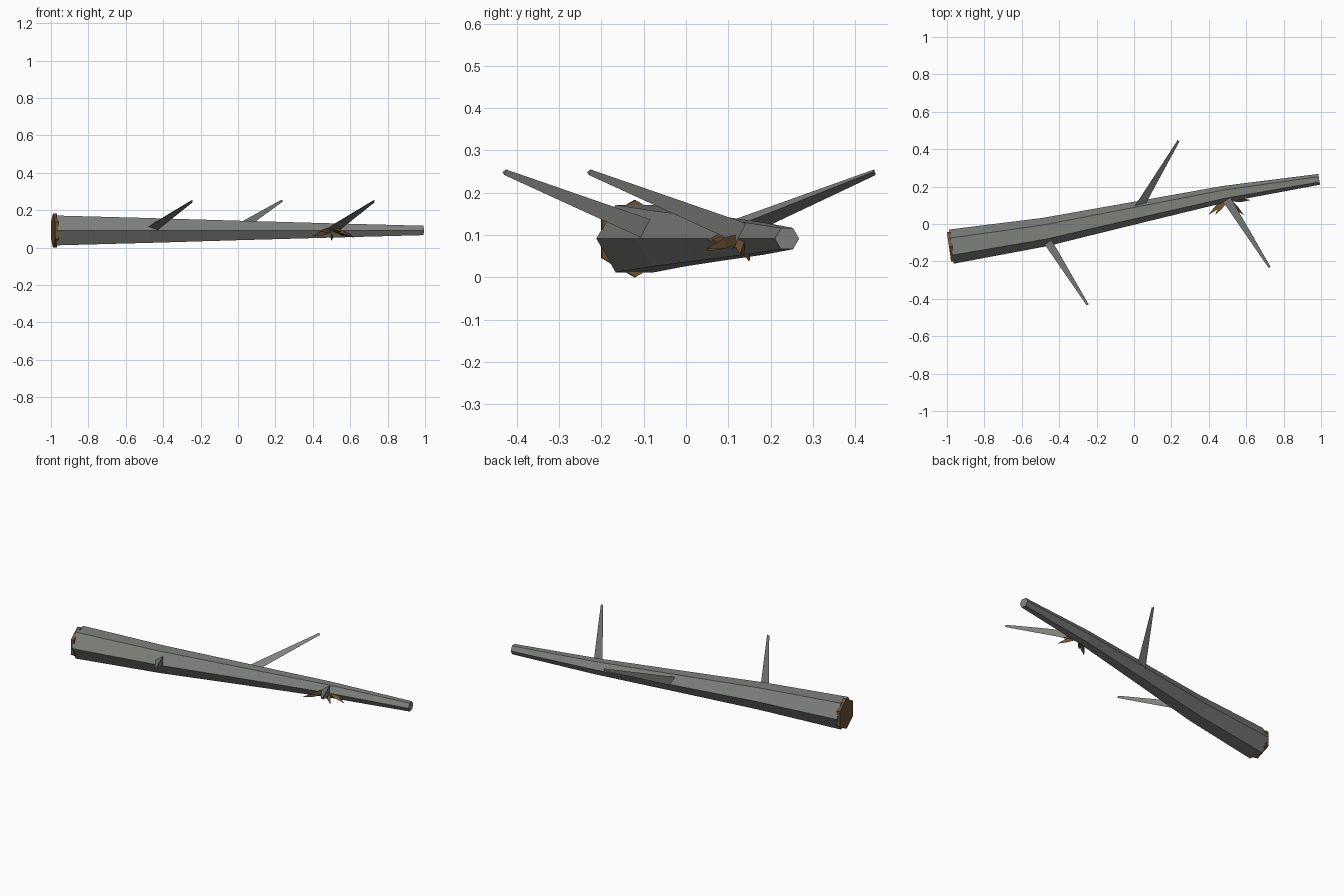
import bpy, bmesh, math
from mathutils import Vector

if "Cube" in bpy.data.objects:
    bpy.data.objects.remove(bpy.data.objects["Cube"])

def material(name, col):
    m = bpy.data.materials.new(name)
    m.diffuse_color = (*col, 1)
    m.use_nodes = True
    m.node_tree.nodes["Principled BSDF"].inputs["Base Color"].default_value = m.diffuse_color
    return m

BARK = material("grey_bark", (0.21, 0.22, 0.205))
BROWN = material("brown_wood", (0.15, 0.085, 0.035))

def tube(name, rings, sides, mat, turn=0.0):
    """Loft of polygon rings: (centre, axis, radius). Vertex 0 points sideways (axis x up)."""
    bm = bmesh.new()
    loops = []
    for c, d, r in rings:
        d = Vector(d).normalized()
        side = d.cross(Vector((0, 0, 1))).normalized()
        up = side.cross(d)
        loops.append([bm.verts.new(Vector(c) + r * (math.cos(a) * side + math.sin(a) * up))
                      for a in (turn + 2 * math.pi * k / sides for k in range(sides))])
    for p, q in zip(loops, loops[1:]):
        for k in range(sides):
            j = (k + 1) % sides
            bm.faces.new((p[k], p[j], q[j], q[k]))
    bm.faces.new(loops[0])
    bm.faces.new(loops[-1])
    bmesh.ops.recalc_face_normals(bm, faces=bm.faces)
    me = bpy.data.meshes.new(name)
    bm.to_mesh(me)
    bm.free()
    me.materials.append(mat)
    ob = bpy.data.objects.new(name, me)
    bpy.context.collection.objects.link(ob)
    return ob

Z = 0.0915
# Trunk: bent, tapering six-sided log
tube("trunk", [((-0.977, -0.121, Z), (1, 0.14, 0), 0.092),
               ((-0.478, -0.043, Z), (1, 0.19, 0), 0.0765),
               ((0.0, 0.058, Z), (1, 0.21, 0), 0.060),
               ((0.485, 0.16, Z), (1, 0.18, 0), 0.0445),
               ((0.99, 0.239, Z), (1, 0.15, 0), 0.029)], 6, BARK)

# Broken end: brown hexagonal plate turned by half a side
tube("broken_end", [((-0.989, -0.1225, Z), (1, 0.14, 0), 0.0915),
                    ((-0.969, -0.120, Z), (1, 0.14, 0), 0.0915)], 6, BROWN, math.pi / 6)

# Three-sided branches growing from the trunk axis
for i, (start, sy) in enumerate([((-0.483, -0.045, Z), -1), ((0.0, 0.06, Z), 1), ((0.49, 0.155, Z), -1)]):
    d = Vector((0.236, 0.385 * sy, 0.157))
    s = Vector(start)
    tube(f"branch_{i + 1}", [(s, d, 0.032), (s + d, d, 0.008)], 3, BARK)

# Brown splinters around the foot of the last branch
foot = Vector((0.505, 0.135, 0.097))
tips = [(0.375, 0.105, 0.068), (0.40, 0.05, 0.063), (0.435, 0.05, 0.088),
        (0.585, 0.05, 0.068), (0.62, 0.128, 0.055), (0.55, 0.062, 0.088), (0.5, 0.15, 0.038)]
for i, t in enumerate(tips):
    t = Vector(t)
    tube(f"splinter_{i + 1}", [(foot, t - foot, 0.012), (foot.lerp(t, 0.55), t - foot, 0.015),
                               (t, t - foot, 0.001)], 3, BROWN)
